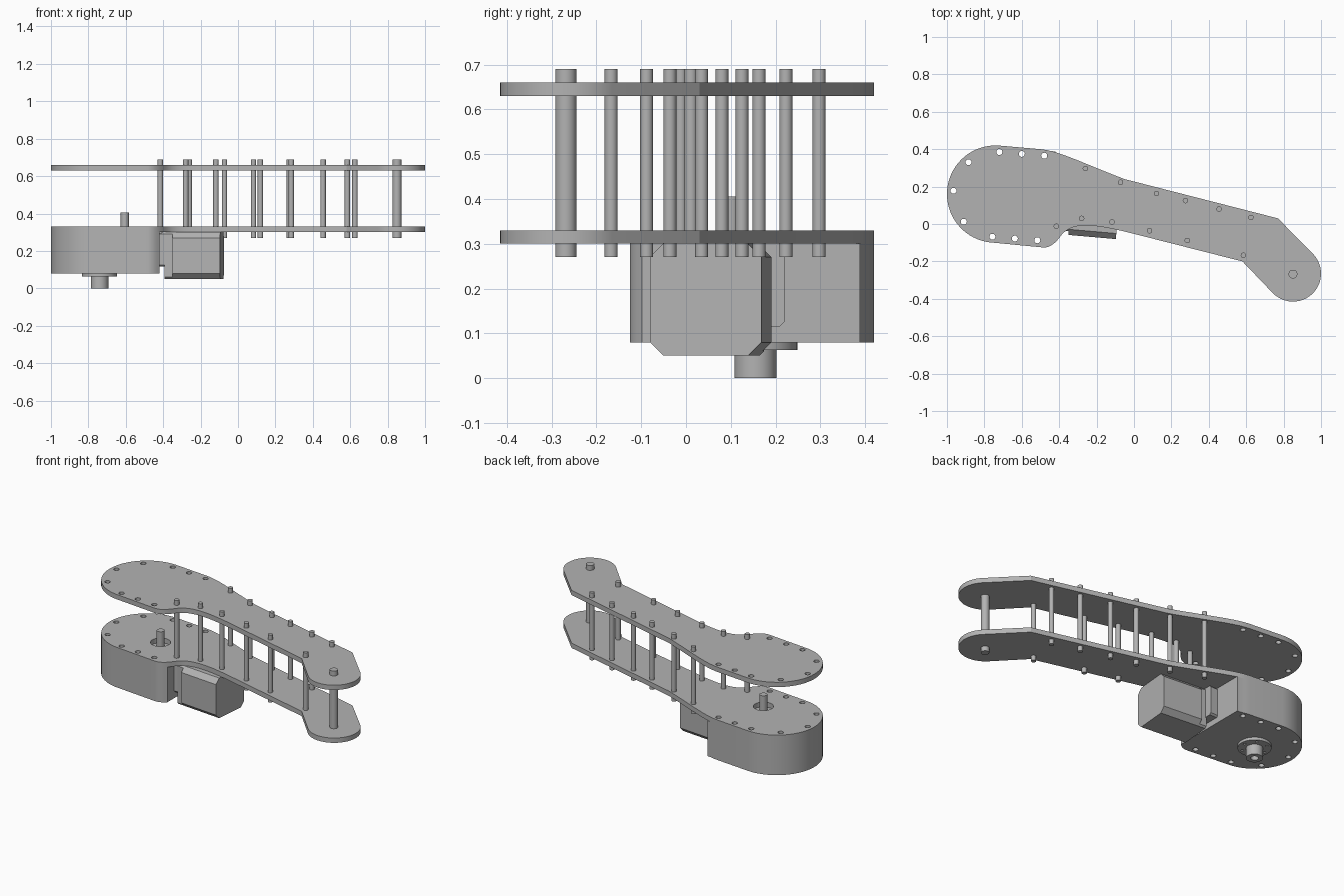
import bpy, math
from mathutils import Vector, Matrix
from mathutils.geometry import interpolate_bezier

if "Cube" in bpy.data.objects:
    bpy.data.objects.remove(bpy.data.objects["Cube"])

grey = bpy.data.materials.new("plain grey")
grey.use_nodes = True
grey.diffuse_color = (0.45, 0.45, 0.45, 1)
grey.node_tree.nodes["Principled BSDF"].inputs["Base Color"].default_value = (0.45, 0.45, 0.45, 1)


def arc(cx, cy, r, a0, a1, n):
    angles = [math.radians(a0 + (a1 - a0) * i / n) for i in range(n + 1)]
    return [(cx + r * math.cos(a), cy + r * math.sin(a)) for a in angles]


def circle(cx, cy, r, n=20):
    return arc(cx, cy, r, 0, 360, n)[:-1]


def bend(*pts):
    p = [Vector((x, y, 0)) for x, y in pts]
    return [(v.x, v.y) for v in interpolate_bezier(*p, 12)]


def slab(name, loops, z0, z1, matrix=None):
    """Solid from a flat outline plus hole loops, extruded from z0 to z1."""
    cu = bpy.data.curves.new(name, "CURVE")
    cu.dimensions = "2D"
    cu.fill_mode = "BOTH"
    cu.extrude = (z1 - z0) / 2
    for loop in loops:
        sp = cu.splines.new("POLY")
        sp.points.add(len(loop) - 1)
        for p, (x, y) in zip(sp.points, loop):
            p.co = (x, y, 0, 1)
        sp.use_cyclic_u = True
    ob = bpy.data.objects.new(name, cu)
    bpy.context.collection.objects.link(ob)
    bpy.ops.object.select_all(action="DESELECT")
    ob.select_set(True)
    bpy.context.view_layer.objects.active = ob
    bpy.ops.object.convert(target="MESH")
    ob = bpy.context.view_layer.objects.active
    ob.name = name
    shift = Matrix.Translation((0, 0, (z0 + z1) / 2))
    ob.data.transform((matrix or Matrix()) @ shift)
    bpy.ops.object.mode_set(mode="EDIT")
    bpy.ops.mesh.select_all(action="SELECT")
    bpy.ops.mesh.remove_doubles(threshold=0.00001)
    bpy.ops.mesh.normals_make_consistent(inside=False)
    bpy.ops.object.mode_set(mode="OBJECT")
    ob.data.materials.clear()
    ob.data.materials.append(grey)
    bpy.ops.object.shade_smooth_by_angle(angle=math.radians(30))
    return ob


# Arm outline, split where the gearbox is cut off
cut = -0.42
round_end = arc(-0.74, 0.16, 0.26, 86, 262, 36)
front_corner = bend((-0.49, -0.125), (-0.45, -0.13), (-0.42, -0.1), (-0.4, -0.075))
front_bend = bend((-0.4, -0.075), (-0.35, 0), (-0.27, 0.012), (-0.05, -0.04))
back_bend = bend((-0.05, 0.24), (-0.25, 0.315), (-0.4, 0.392), (-0.5, 0.4))
outline = (round_end + front_corner + front_bend[1:] + [(0.58, -0.2)]
           + arc(0.85, -0.265, 0.15, -137, 42, 24) + [(0.77, 0.03)] + back_bend)

# Bolt holes around the gearbox
holes = [circle(x, y, 0.016) for x, y in (
    (-0.72, 0.385), (-0.6, 0.375), (-0.48, 0.365), (-0.885, 0.33), (-0.965, 0.178),
    (-0.91, 0.012), (-0.757, -0.068), (-0.637, -0.078), (-0.517, -0.087))]

# Arm plates
input_hole = circle(-0.605, 0.1, 0.057, 28)
slab("upper_plate", [outline] + holes, 0.63, 0.66)
slab("lower_plate", [outline] + holes + [input_hole], 0.3, 0.33)

# Spacer rods
rods = [(-0.26, 0.297), (-0.072, 0.223), (0.12, 0.163), (0.275, 0.125), (0.455, 0.08),
        (0.625, 0.035), (-0.415, -0.012), (-0.28, 0.03), (-0.118, 0.011),
        (0.083, -0.036), (0.285, -0.088), (0.585, -0.167)]
for x, y in rods:
    slab("spacer_rod", [circle(x, y, 0.0145)], 0.27, 0.69)
slab("end_rod", [circle(0.85, -0.268, 0.0235, 28)], 0.27, 0.69)

# Gearbox housing follows the arm outline up to the flat cut
housing = [p for p in round_end + front_corner if p[0] < cut]
housing += [(cut, -0.098), (cut, 0.388)] + [p for p in back_bend if p[0] < cut]
slab("gearbox_housing", [housing] + holes, 0.08, 0.3)

# Input shaft, output flange and hollow output shaft
slab("input_shaft", [circle(-0.605, 0.1, 0.022)], 0.29, 0.405)
ox, oy = -0.74, 0.155
screws = [circle(ox + 0.072 * math.cos(a), oy + 0.072 * math.sin(a), 0.008, 10)
          for a in (math.radians(60 * i) for i in range(6))]
slab("output_flange", [circle(ox, oy, 0.094, 40)] + screws, 0.063, 0.085)
slab("output_shaft", [circle(ox, oy, 0.047, 32), circle(ox, oy, 0.022)], 0, 0.07)


def chamfered(w, h, c):
    x, y = w / 2, h / 2
    return [(x, c - y), (x, y - c), (x - c, y), (c - x, y),
            (-x, y - c), (-x, c - y), (c - x, -y), (x - c, -y)]


# Motor lies along the arm: local z becomes the motor axis
along = Matrix(((0, 0, 1, 0), (1, 0, 0, 0), (0, 1, 0, 0), (0, 0, 0, 1)))
motor = Matrix.Translation((-0.385, 0.07, 0.175)) @ Matrix.Rotation(math.radians(-5), 4, "Z") @ along
slab("motor_body", [chamfered(0.25, 0.25, 0.03)], 0.045, 0.3, motor)
slab("motor_front_flange", [chamfered(0.21, 0.25, 0.01)], 0, 0.05, motor)

# Mount block between motor and gearbox
mount = Matrix.Translation((0, 0.095, 0.208)) @ along
slab("motor_mount", [chamfered(0.25, 0.185, 0.01)], -0.44, -0.37, mount)
